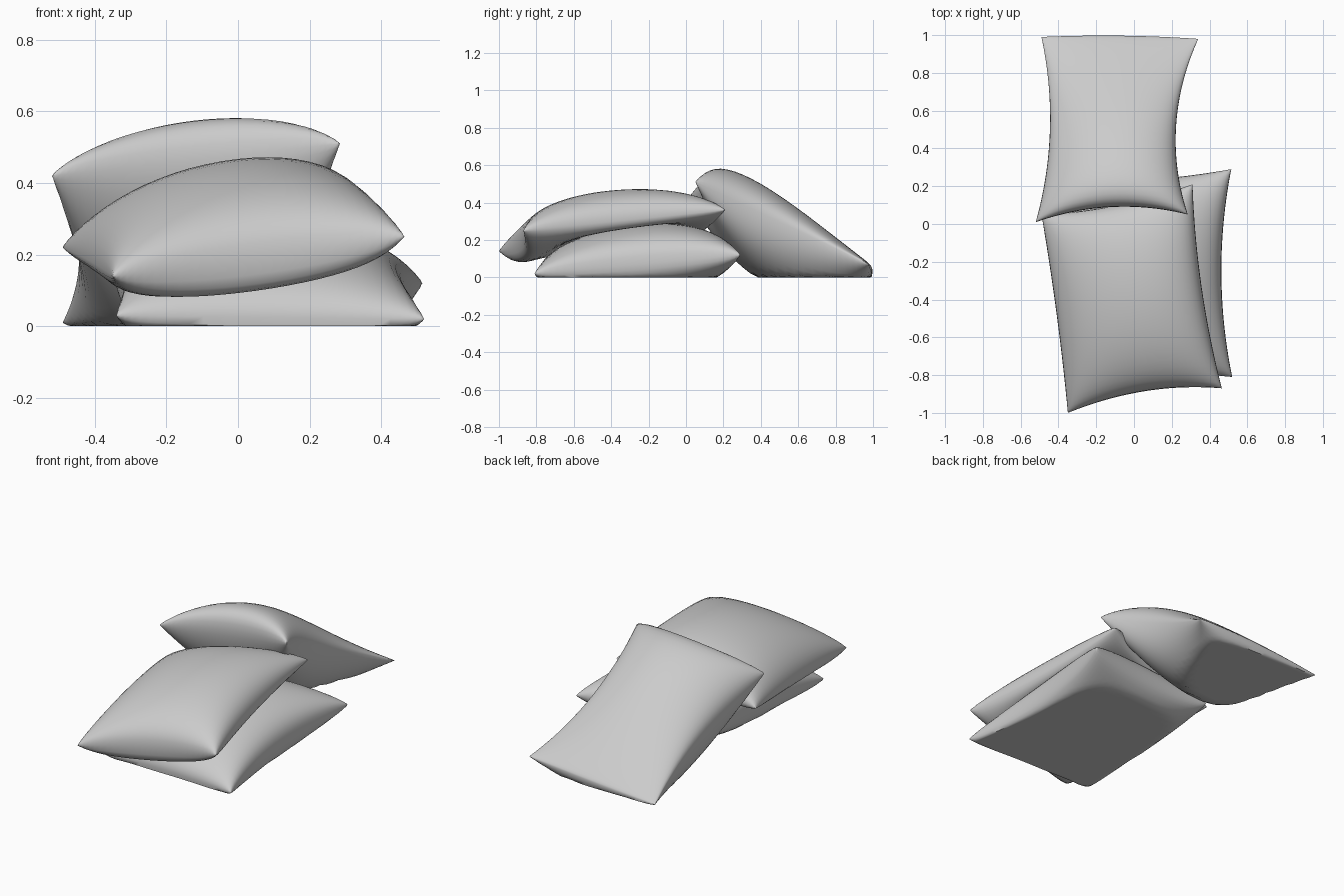
import bpy, bmesh, math
from mathutils import Vector

if "Cube" in bpy.data.objects:
    bpy.data.objects.remove(bpy.data.objects["Cube"])

N = 28  # grid divisions per side


def pillow(name, corners, bow, top, bottom, lift=0.0):
    """Stuffed cushion between four seam corners (FL, FR, BR, BL).
    bow = inward bow of left, right, front, back seams
    top / bottom = (height, power along x, power along y, extra fullness at the front)
    lift raises the middle of the underside."""
    fl, fr, br, bl = [Vector(c) for c in corners]
    bm = bmesh.new()

    def seam_point(u, v):
        s, t = (u + 1) / 2, (v + 1) / 2
        p = fl.lerp(fr, s).lerp(bl.lerp(br, s), t)
        p.x += (bow[0] * (1 - s) - bow[1] * s) * (1 - v * v)
        p.y += (bow[2] * (1 - t) - bow[3] * t) * (1 - u * u)
        return p

    def bulge(shape, u, v):
        h, pu, pv, front = shape
        return h * max(0, 1 - u * u) ** pu * max(0, 1 - v * v) ** pv * (1 - front * v)

    def sheet(side):
        rows = []
        for j in range(N + 1):
            row = []
            for i in range(N + 1):
                # points crowd toward the seams so the edges stay round
                u = math.sin(math.pi / 2 * (2 * i / N - 1))
                v = math.sin(math.pi / 2 * (2 * j / N - 1))
                p = seam_point(u, v)
                if side > 0:
                    p.z += bulge(top, u, v)
                else:
                    p.z += lift * (1 - u * u) * (1 - v * v) - bulge(bottom, u, v)
                p.z = max(p.z, 0.0)
                row.append(bm.verts.new(p))
            rows.append(row)
        for j in range(N):
            for i in range(N):
                q = [rows[j][i], rows[j][i + 1], rows[j + 1][i + 1], rows[j + 1][i]]
                bm.faces.new(q if side > 0 else q[::-1])

    sheet(1)
    sheet(-1)
    bmesh.ops.remove_doubles(bm, verts=bm.verts, dist=0.0004)
    bmesh.ops.recalc_face_normals(bm, faces=bm.faces)
    mesh = bpy.data.meshes.new(name)
    bm.to_mesh(mesh)
    bm.free()
    ob = bpy.data.objects.new(name, mesh)
    bpy.context.collection.objects.link(ob)
    bpy.ops.object.select_all(action='DESELECT')
    ob.select_set(True)
    bpy.context.view_layer.objects.active = ob
    bpy.ops.object.shade_smooth_by_angle(angle=math.radians(60))
    return ob


# Bottom pillow lying on the ground
pillow("bottom_pillow",
       [(-0.34, -0.80, 0.03), (0.52, -0.81, 0.02), (0.515, 0.29, 0.12), (-0.34, 0.22, 0.11)],
       (0.02, 0.055, 0.02, 0.02), (0.21, 0.36, 0.48, -0.05), (0.17, 0.4, 0.4, -0.1))

# Middle pillow draped over the bottom one
pillow("middle_pillow",
       [(-0.35, -1.0, 0.14), (0.465, -0.87, 0.25), (0.31, 0.21, 0.36), (-0.49, 0.05, 0.22)],
       (0.01, 0.03, 0.05, 0.03), (0.215, 0.45, 0.4, 0.05), (0.25, 0.6, 0.4, 0.22), 0.28)

# Leaning pillow sloping from the stack to the ground at the back
pillow("leaning_pillow",
       [(-0.52, 0.01, 0.42), (0.285, 0.05, 0.51), (0.34, 0.98, 0.07), (-0.49, 0.99, 0.01)],
       (0.06, 0.09, 0.06, -0.012), (0.15, 0.45, 0.42, 0.7), (0.33, 0.45, 0.55, 0.2))
